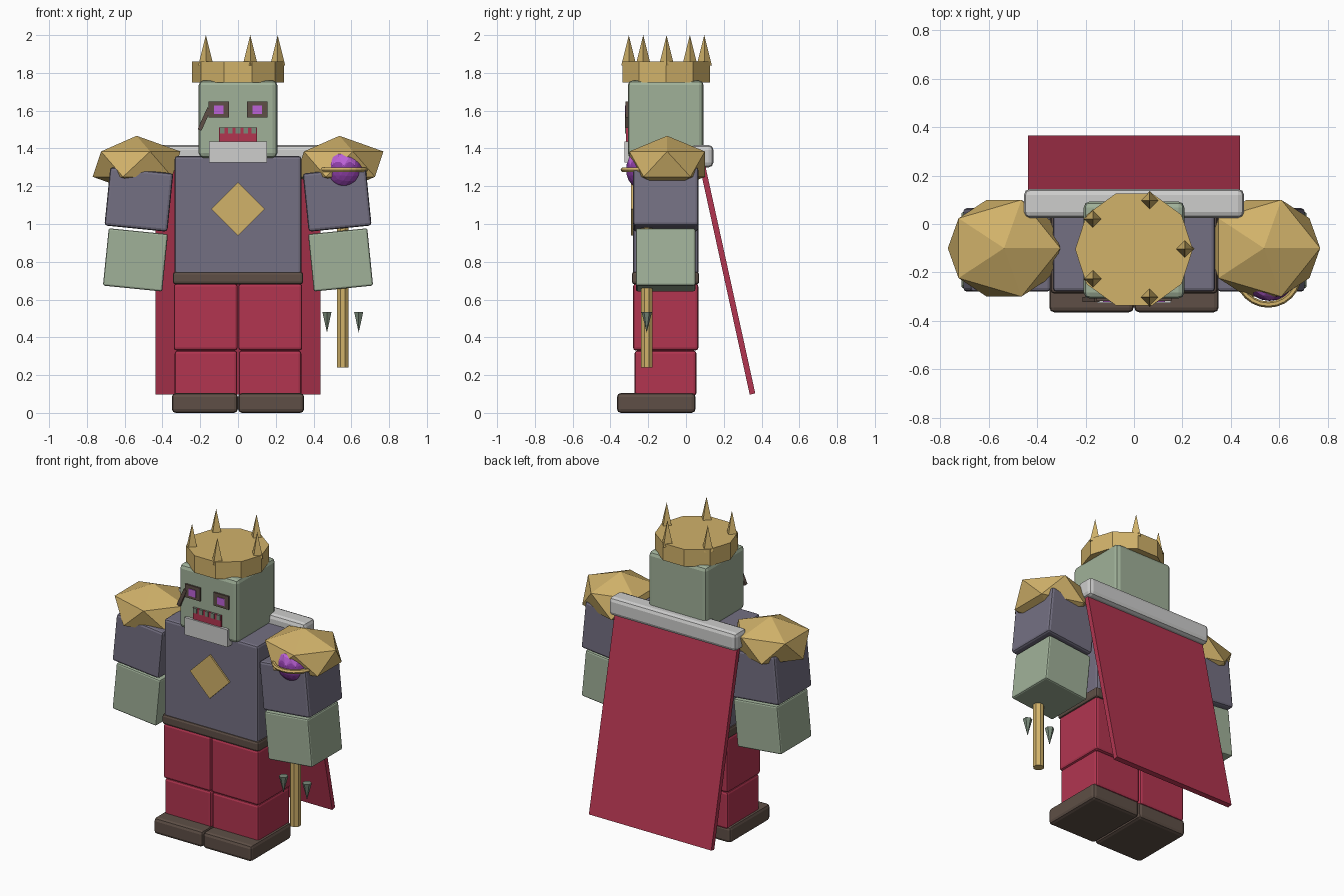
import bpy, bmesh
from math import cos, sin, pi, atan2, hypot
from mathutils import Matrix, Vector

if "Cube" in bpy.data.objects:
    bpy.data.objects.remove(bpy.data.objects["Cube"])


def material(name, rgb):
    """Flat material from 0-255 display values, stored as linear."""
    lin = [((c / 255 + 0.055) / 1.055) ** 2.4 for c in rgb] + [1]
    m = bpy.data.materials.new(name)
    m.use_nodes = True
    m.diffuse_color = lin
    m.node_tree.nodes["Principled BSDF"].inputs["Base Color"].default_value = lin
    return m


SKIN = material("pale_green_skin", (160, 177, 153))
CRIMSON = material("crimson_cloth", (178, 53, 80))
ARMOR = material("slate_armor", (116, 112, 130))
GOLD = material("gold", (209, 178, 106))
BROWN = material("dark_brown", (94, 79, 70))
WHITE = material("light_grey", (205, 205, 204))
PURPLE = material("deep_purple", (140, 62, 165))
GLOW = material("bright_purple", (188, 98, 215))
BONE = material("grey_green", (122, 138, 122))


def finish(name, bm, mat, loc, rot=None):
    mesh = bpy.data.meshes.new(name)
    bmesh.ops.recalc_face_normals(bm, faces=bm.faces)
    bm.to_mesh(mesh)
    bm.free()
    mesh.materials.append(mat)
    ob = bpy.data.objects.new(name, mesh)
    ob.location = loc
    if rot:
        ob.rotation_euler = rot
    bpy.context.collection.objects.link(ob)
    return ob


def box(name, mat, loc, size, bevel=0.0, rot=None):
    bm = bmesh.new()
    bmesh.ops.create_cube(bm, size=1, matrix=Matrix.Diagonal((*size, 1)))
    if bevel:
        bmesh.ops.bevel(bm, geom=bm.edges[:], offset=bevel, segments=2,
                        profile=0.5, affect="EDGES")
    return finish(name, bm, mat, loc, rot)


def span(name, mat, x, y, z, bevel=0.0):
    """Box given by its limits along each axis."""
    lims = (x, y, z)
    return box(name, mat, [(a + b) / 2 for a, b in lims],
               [b - a for a, b in lims], bevel)


def cone(name, mat, loc, r1, r2, depth, sides, turn=0.0):
    bm = bmesh.new()
    bmesh.ops.create_cone(bm, cap_ends=True, segments=sides, radius1=r1,
                          radius2=r2, depth=depth,
                          matrix=Matrix.Rotation(turn, 4, "Z"))
    return finish(name, bm, mat, loc)


def ico(name, mat, loc, radii, level):
    bm = bmesh.new()
    bmesh.ops.create_icosphere(bm, subdivisions=level, radius=1,
                               matrix=Matrix.Diagonal((*radii, 1)))
    return finish(name, bm, mat, loc)


# Torso, belt and chest emblem
span("torso", ARMOR, (-0.335, 0.335), (-0.28, 0.065), (0.73, 1.36), 0.015)
span("belt", BROWN, (-0.345, 0.345), (-0.287, 0.07), (0.68, 0.747), 0.015)
box("chest_emblem", GOLD, (0, -0.28, 1.08), (0.2, 0.02, 0.2), 0, (0, pi / 4, 0))

# Limbs and shoulder pads on both sides
for side, s in (("right", -1), ("left", 1)):
    def limits(inner, outer):
        return sorted((s * inner, s * outer))

    span(side + "_upper_leg", CRIMSON, limits(0.002, 0.34), (-0.28, 0.065), (0.33, 0.685), 0.015)
    span(side + "_lower_leg", CRIMSON, limits(0.004, 0.335), (-0.272, 0.055), (0.09, 0.33), 0.015)
    span(side + "_foot", BROWN, limits(0.001, 0.35), (-0.365, 0.05), (0, 0.105), 0.02)
    tilt = (0, -s * 0.1, 0)
    box(side + "_upper_arm", ARMOR, (s * 0.525, -0.107, 1.13), (0.335, 0.345, 0.31), 0.015, tilt)
    box(side + "_forearm", SKIN, (s * 0.543, -0.108, 0.81), (0.315, 0.315, 0.305), 0.01, tilt)
    ico(side + "_shoulder_pad", GOLD, (s * 0.537, -0.1, 1.317), (0.26, 0.235, 0.15), 1)

# Head and face
span("head", SKIN, (-0.208, 0.208), (-0.308, 0.093), (1.35, 1.76), 0.025)
for side, s in (("right", -1), ("left", 1)):
    box(side + "_eye_socket", BROWN, (s * 0.102, -0.308, 1.607), (0.108, 0.022, 0.085))
    box(side + "_eye", GLOW, (s * 0.102, -0.312, 1.605), (0.052, 0.022, 0.046))
box("cheek_scar", BROWN, (-0.178, -0.312, 1.555), (0.022, 0.022, 0.125), 0, (0, 0.42, 0))
span("mouth", CRIMSON, (-0.1, 0.1), (-0.317, -0.3), (1.42, 1.512))
for i in range(5):
    box("upper_tooth_%d" % (i + 1), BONE, (-0.084 + i * 0.042, -0.312, 1.496), (0.024, 0.02, 0.032))
span("jaw", WHITE, (-0.153, 0.153), (-0.326, -0.25), (1.325, 1.437))

# Crown with five spikes
cone("crown_band", GOLD, (0, -0.105, 1.805), 0.243, 0.243, 0.11, 10, pi / 2)
for i in range(5):
    a = i * 2 * pi / 5
    cone("crown_spike_%d" % (i + 1), GOLD,
         (0.21 * cos(a), -0.103 + 0.21 * sin(a), 1.92), 0.04, 0, 0.16, 4)

# Cape hanging from a fur collar
span("fur_collar", WHITE, (-0.455, 0.455), (0.025, 0.145), (1.3, 1.418), 0.025)
top, bottom = Vector((0, 0.08, 1.34)), Vector((0, 0.352, 0.1))
drop = top - bottom
box("cape", CRIMSON, (top + bottom) / 2, (0.875, 0.03, drop.length), 0,
    (atan2(-drop.y, drop.z), 0, 0))

# Staff with orb, ring and hanging spikes
SX, SY = 0.555, -0.208
cone("staff_shaft", GOLD, (SX, SY, 0.74), 0.033, 0.033, 1.0, 8, pi / 8)
orb = ico("staff_orb", PURPLE, (SX + 0.005, SY, 1.285), (0.11, 0.11, 0.11), 3)
ico("staff_orb_core", GLOW, (SX + 0.005, SY - 0.008, 1.31), (0.1, 0.1, 0.095), 2)
bpy.ops.mesh.primitive_torus_add(major_radius=0.125, minor_radius=0.013,
                                 major_segments=24, minor_segments=6,
                                 location=(SX, SY, 1.287))
ring = bpy.context.object
ring.name = "staff_ring"
ring.data.materials.append(GOLD)
for side, s in (("right", -1), ("left", 1)):
    cone(side + "_staff_spike", BONE, (SX + s * 0.084, SY, 0.48), 0, 0.028, 0.11, 6)
